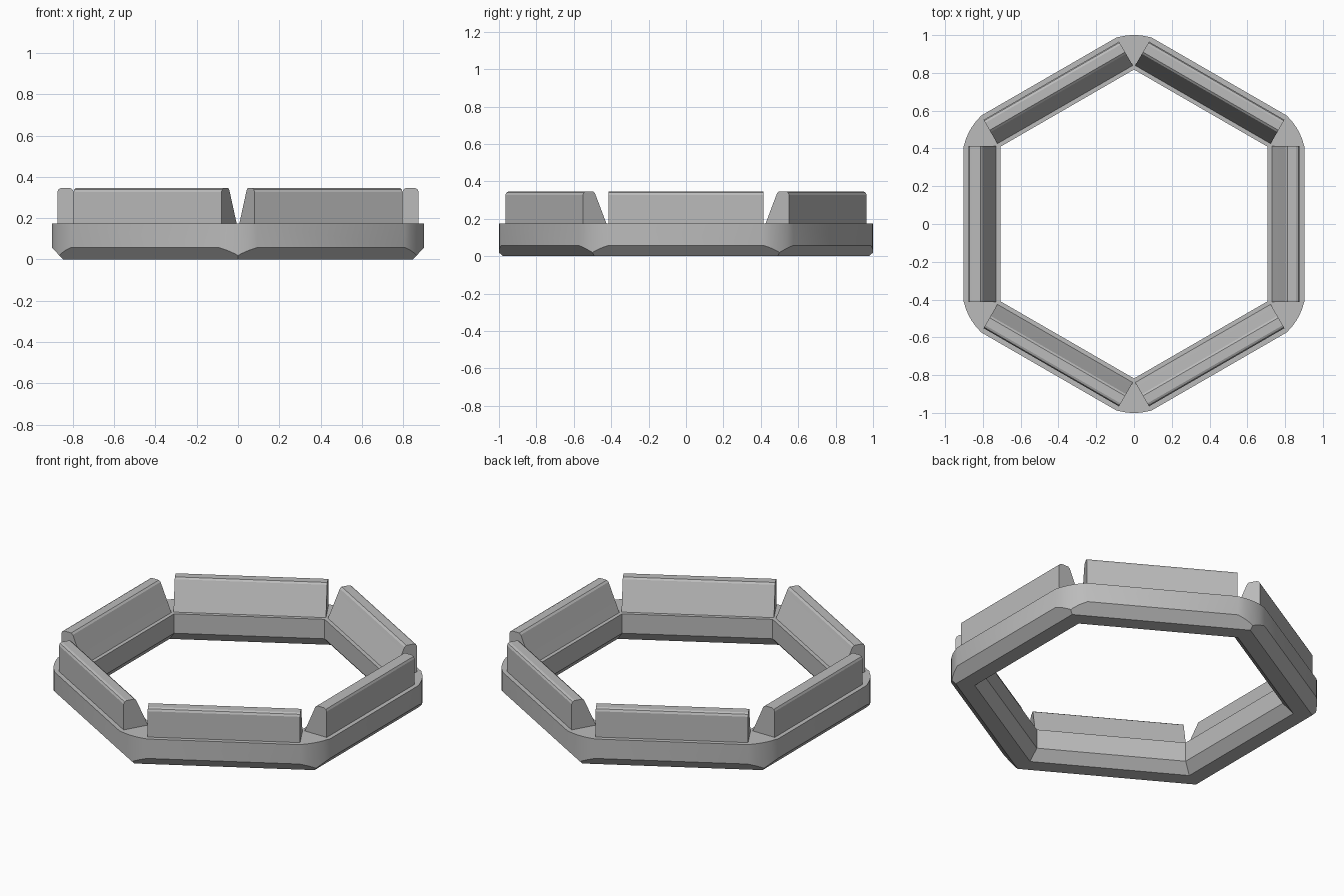
import bpy, bmesh
from math import radians, sin, cos, pi
from mathutils import Vector

cube = bpy.data.objects.get("Cube")
if cube:
    bpy.data.objects.remove(cube, do_unlink=True)

grey = bpy.data.materials.new("plain grey")
grey.use_nodes = True
grey.diffuse_color = (0.5, 0.5, 0.5, 1)
grey.node_tree.nodes["Principled BSDF"].inputs["Base Color"].default_value = grey.diffuse_color


def finish(bm, name):
    """Turn a bmesh into a shaded, coloured object."""
    bmesh.ops.recalc_face_normals(bm, faces=bm.faces)
    mesh = bpy.data.meshes.new(name)
    bm.to_mesh(mesh)
    bm.free()
    mesh.materials.append(grey)
    obj = bpy.data.objects.new(name, mesh)
    bpy.context.collection.objects.link(obj)
    bpy.ops.object.select_all(action='DESELECT')
    obj.select_set(True)
    bpy.context.view_layer.objects.active = obj
    bpy.ops.object.shade_smooth_by_angle(angle=radians(25))
    return obj


def direction(angle):
    return Vector((cos(angle), sin(angle), 0))


def bridge(bm, a, b):
    """Quads between two matching closed sections."""
    for i in range(len(a)):
        j = (i + 1) % len(a)
        bm.faces.new((a[i], a[j], b[j], b[i]))


# Hexagonal base ring: (apothem, height) section chamfered along the bottom
section = [(0.708, 0.174), (0.9015, 0.174), (0.9015, 0.058),
           (0.848, 0), (0.758, 0), (0.708, 0.058)]
bm = bmesh.new()
corners = [radians(30 + 60 * i) for i in range(6)]
loops = [[bm.verts.new(direction(c) * (r / cos(pi / 6)) + Vector((0, 0, z)))
          for r, z in section] for c in corners]
for i in range(6):
    bridge(bm, loops[i], loops[(i + 1) % 6])

# Round the outer corners with a fan of small planar cuts
ARC = 0.318
for c in corners:
    for step in (0, -6, 6, -12, 12):
        turn = radians(step)
        normal = direction(c + turn)
        point = normal * (ARC + (1 - ARC) * cos(turn))
        bmesh.ops.bisect_plane(bm, geom=bm.verts[:] + bm.edges[:] + bm.faces[:],
                               dist=1e-6, plane_co=point, plane_no=normal,
                               clear_outer=True)
        rim = [e for e in bm.edges if e.is_boundary]
        bmesh.ops.holes_fill(bm, edges=rim, sides=0)
finish(bm, "base_ring")

# Six raised rails, sloped on the inside with softened top edges
rail = [(0.73, 0.174), (0.796, 0.325), (0.801, 0.337), (0.812, 0.346),
        (0.858, 0.346), (0.87, 0.34), (0.876, 0.328), (0.876, 0.174)]
HALF = 0.414
for i in range(6):
    out = direction(radians(60 * i))
    along = direction(radians(60 * i + 90))
    bm = bmesh.new()
    ends = [[bm.verts.new(out * r + along * t + Vector((0, 0, z))) for r, z in rail]
            for t in (-HALF, HALF)]
    bridge(bm, *ends)
    for end in ends:
        bm.faces.new(end)
    finish(bm, f"raised_rail_{i + 1}")
